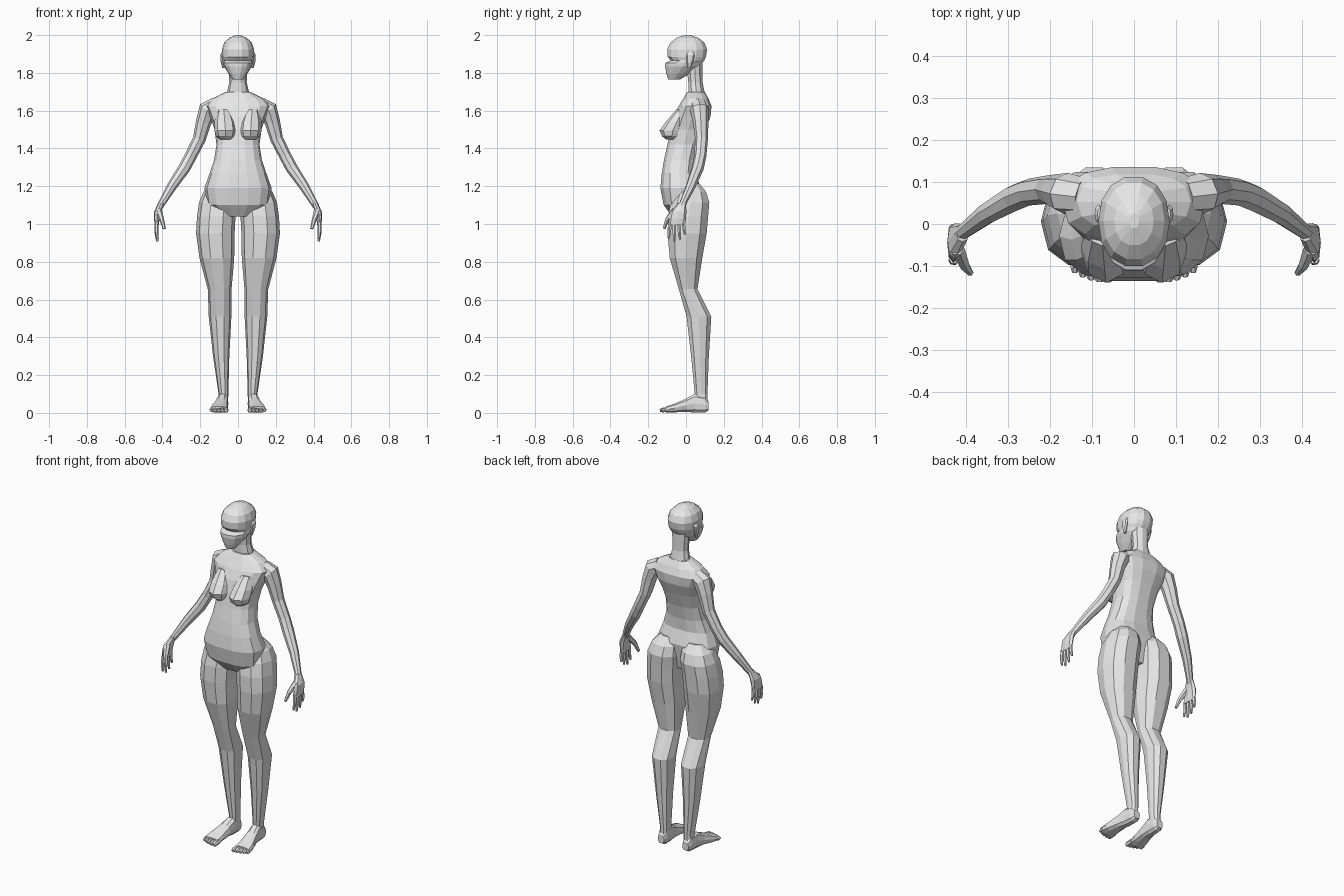
import bpy
import bmesh
import math
from mathutils import Vector

default_cube = bpy.data.objects.get("Cube")
if default_cube:
    bpy.data.objects.remove(default_cube, do_unlink=True)

# One plain grey for the whole figure
grey = bpy.data.materials.new("plain_grey")
grey.use_nodes = True
GREY = (.8, .8, .8, 1)
grey.diffuse_color = GREY
grey.node_tree.nodes["Principled BSDF"].inputs["Base Color"].default_value = GREY


def loft(name, rings, sides, power=1.0, mirrored=False):
    """Skin a series of rings, each given as centre, first axis, second axis."""
    bm = bmesh.new()

    def soften(value):
        return math.copysign(abs(value) ** power, value)

    loops = []
    for centre, u, v in rings:
        angles = [math.tau * i / sides for i in range(sides)]
        loops.append([bm.verts.new(centre + u * soften(math.cos(a)) + v * soften(math.sin(a)))
                      for a in angles])
    for lower, upper in zip(loops, loops[1:]):
        for i in range(sides):
            j = (i + 1) % sides
            bm.faces.new((lower[i], lower[j], upper[j], upper[i]))
    bm.faces.new(loops[0])
    bm.faces.new(loops[-1])
    bmesh.ops.recalc_face_normals(bm, faces=bm.faces)
    mesh = bpy.data.meshes.new(name)
    bm.to_mesh(mesh)
    bm.free()
    mesh.materials.append(grey)
    obj = bpy.data.objects.new(name, mesh)
    bpy.context.collection.objects.link(obj)
    if mirrored:
        obj.modifiers.new("mirror", "MIRROR").use_mirror_merge = False
    return obj


def stack(name, sections, sides, power=1.0, mirrored=False):
    """Level rings: height, centre x, half width, front y, back y."""
    rings = [(Vector((x, (front + back) / 2, z)), Vector((width, 0, 0)),
              Vector((0, (back - front) / 2, 0)))
             for z, x, width, front, back in sections]
    return loft(name, rings, sides, power, mirrored)


def central(name, sections, sides, power=1.0):
    """Level rings on the middle line: height, half width, front y, back y."""
    return stack(name, [(z, 0, w, f, b) for z, w, f, b in sections], sides, power)


def tube(name, points, radii, sides):
    """Mirrored limb with rings square to its path."""
    path = [Vector(p) for p in points]
    rings = []
    for i, (point, radius) in enumerate(zip(path, radii)):
        along = (path[min(i + 1, len(path) - 1)] - path[max(i - 1, 0)]).normalized()
        reference = Vector((0, 0, 1)) if abs(along.y) > .8 else Vector((0, 1, 0))
        u = along.cross(reference).normalized()
        rings.append((point, u * radius, along.cross(u) * radius))
    return loft(name, rings, sides, mirrored=True)


# Trunk from crotch to base of neck
central("torso", [
    (1.04, .09, -.075, .05),
    (1.1, .165, -.12, .065),
    (1.19, .178, -.138, .08),
    (1.27, .15, -.13, .055),
    (1.34, .126, -.118, .06),
    (1.42, .114, -.1, .078),
    (1.5, .124, -.085, .105),
    (1.57, .148, -.065, .132),
    (1.625, .17, -.04, .137),
    (1.665, .135, -.015, .12),
    (1.7, .065, .005, .1)], 14, .78)

central("neck", [
    (1.66, .085, -.005, .115),
    (1.7, .058, .01, .1),
    (1.75, .046, .01, .09),
    (1.85, .05, 0, .09)], 10)

# Head with jutting muzzle, recessed eye band and round skull
central("head", [
    (1.765, .028, -.095, -.03),
    (1.795, .05, -.105, .02),
    (1.835, .074, -.113, .078),
    (1.853, .078, -.112, .09),
    (1.865, .08, -.082, .098),
    (1.885, .084, -.1, .108),
    (1.925, .085, -.102, .114),
    (1.96, .073, -.085, .1),
    (1.985, .047, -.052, .068),
    (2, .012, -.01, .025)], 14, .92)

stack("ears", [
    (1.825, .077, .006, .008, .025),
    (1.86, .082, .01, .004, .038),
    (1.895, .084, .01, .002, .046),
    (1.91, .08, .007, .01, .038)], 8, mirrored=True)

stack("breasts", [
    (1.447, .062, .032, -.105, -.03),
    (1.465, .066, .052, -.127, -.02),
    (1.495, .067, .058, -.14, 0),
    (1.54, .07, .056, -.108, .01),
    (1.605, .075, .035, -.052, .02)], 8, mirrored=True)

# Legs, whose tops form the buttocks
stack("legs", [
    (1.215, .088, .05, -.03, .072),
    (1.17, .098, .085, -.06, .11),
    (1.115, .106, .1, -.085, .128),
    (1.04, .115, .102, -.1, .122),
    (.95, .12, .102, -.102, .114),
    (.82, .112, .092, -.09, .09),
    (.655, .097, .063, -.04, .063),
    (.51, .095, .06, 0, .137),
    (.3, .089, .043, .025, .123),
    (.1, .077, .026, .045, .115),
    (.04, .08, .026, .045, .115)], 10, .88, mirrored=True)

# Feet: y, centre x, half width, sole height, top height
foot = [
    (.12, .08, .02, .012, .06),
    (.1, .08, .028, 0, .09),
    (.045, .082, .031, 0, .102),
    (0, .088, .036, .004, .076),
    (-.06, .098, .046, .002, .05),
    (-.105, .102, .049, 0, .034)]
loft("feet", [(Vector((x, y, (low + top) / 2)), Vector((w, 0, 0)),
               Vector((0, 0, (top - low) / 2))) for y, x, w, low, top in foot],
     10, .75, mirrored=True)

for i in range(5):
    x = .063 + i * .0195
    radius = .014 - i * .001
    tip = -.138 + i * i * .0014
    tube("toes_%d" % (i + 1), [(x, -.09, .017), (x, tip + .012, .015), (x, tip, .012)],
         [radius, radius, radius * .65], 6)

# Arms from shoulder to wrist
tube("arms", [
    (.12, .065, 1.625),
    (.16, .072, 1.605),
    (.182, .078, 1.54),
    (.205, .082, 1.45),
    (.25, .076, 1.36),
    (.285, .062, 1.295),
    (.35, .025, 1.2),
    (.415, -.025, 1.09)],
    [.045, .05, .041, .034, .032, .032, .026, .017], 8)

# Hands hang with the palms facing inward
stack("palms", [
    (1.11, .408, .015, -.042, 0),
    (1.065, .426, .018, -.082, .002),
    (1.03, .43, .015, -.09, 0),
    (.995, .43, .011, -.094, -.005)], 8, .8, mirrored=True)

for i, (base, tip, end) in enumerate([
        (-.015, -.006, .945), (-.038, -.032, .918), (-.062, -.062, .907), (-.084, -.092, .925)]):
    tube("fingers_%d" % (i + 1),
         [(.43, base, 1.01), (.432, (base + tip) / 2, (1 + end) / 2), (.427, tip, end)],
         [.011, .01, .006], 6)

tube("thumbs", [(.42, -.06, 1.07), (.404, -.098, 1.025), (.39, -.116, .975)],
     [.018, .013, .008], 6)
